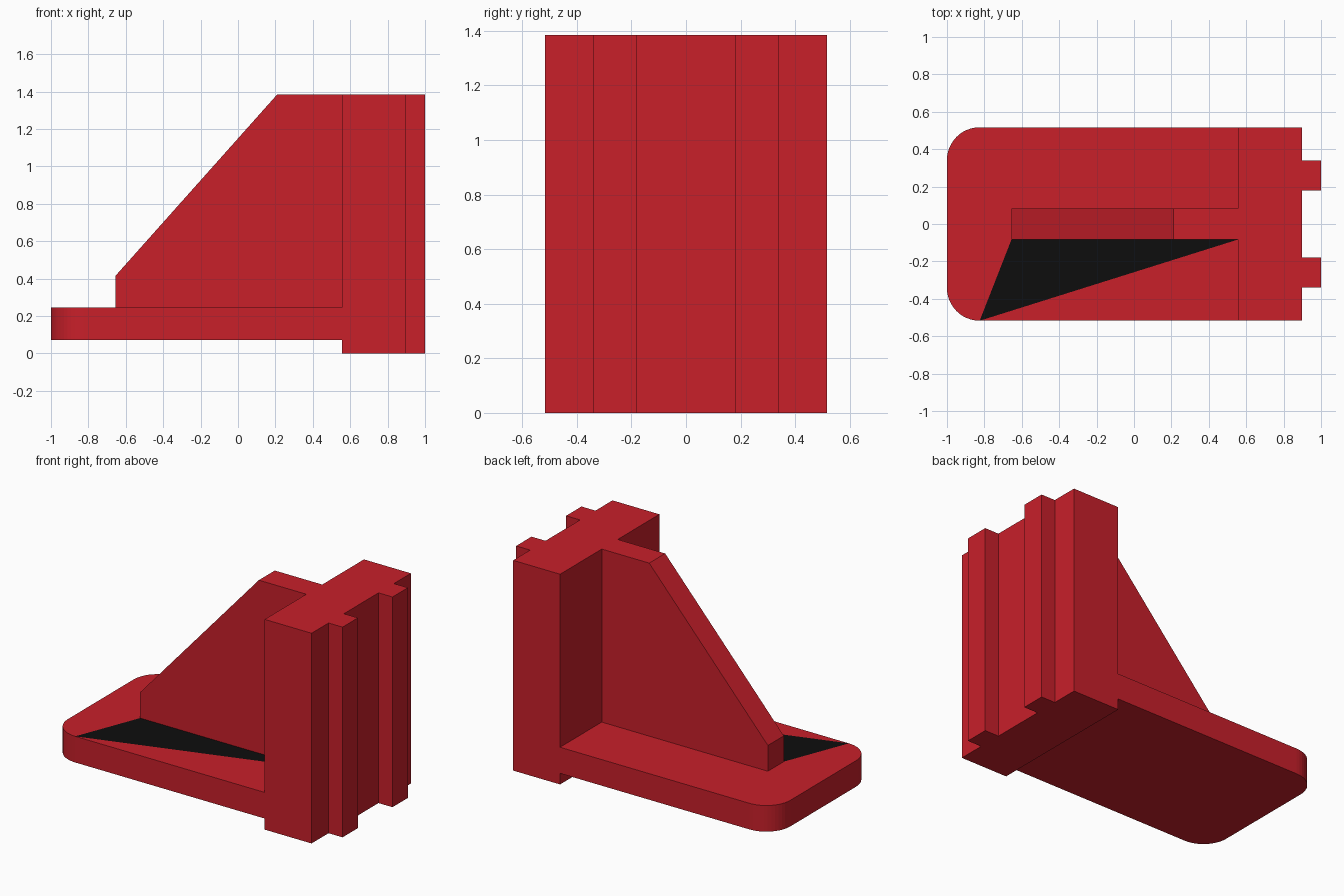
import bpy, bmesh
from math import sin, cos, pi
from mathutils import Vector

if "Cube" in bpy.data.objects:
    bpy.data.objects.remove(bpy.data.objects["Cube"])

W, TOP, PLATE_TOP, WALL_X = 0.517, 1.385, 0.245, 0.556


def material(name, rgb):
    m = bpy.data.materials.new(name)
    m.diffuse_color = (*rgb, 1)
    m.use_nodes = True
    m.node_tree.nodes["Principled BSDF"].inputs["Base Color"].default_value = m.diffuse_color
    return m


def prism(name, points, direction):
    """Extrude a flat outline along a direction into a closed solid."""
    bm = bmesh.new()
    face = bm.faces.new([bm.verts.new(p) for p in points])
    new = bmesh.ops.extrude_face_region(bm, geom=[face])["geom"]
    bmesh.ops.translate(bm, vec=direction,
                        verts=[v for v in new if isinstance(v, bmesh.types.BMVert)])
    bmesh.ops.recalc_face_normals(bm, faces=bm.faces)
    mesh = bpy.data.meshes.new(name)
    bm.to_mesh(mesh)
    bm.free()
    obj = bpy.data.objects.new(name, mesh)
    bpy.context.collection.objects.link(obj)
    return obj


red = material("red", (0.58, 0.014, 0.023))
black = material("black", (0.004, 0.004, 0.004))

# Upright block with two vertical rails, drawn as a half plan and mirrored
half = [(0.898, 0.18), (1.0, 0.18), (1.0, 0.34), (0.898, 0.34), (0.898, W), (WALL_X, W)]
plan = half + [(x, -y) for x, y in reversed(half)]
bracket = prism("bracket", [(x, y, 0) for x, y in plan], (0, 0, TOP))

# Base plate with two rounded corners, running into the block
R, N = 0.175, 12
corner = [(-1 + R - R * sin(a), W - R + R * cos(a))
          for a in (i * pi / 2 / N for i in range(N + 1))]
plan = [(0.7, W - 0.0)] + corner
plan[0] = (WALL_X, W)
plan += [(x, -y) for x, y in reversed(plan)]
plate = prism("base_plate", [(x, y, 0.073) for x, y in plan], (0, 0, PLATE_TOP - 0.073))

# Sloped gusset, sunk into the plate and the block
side = [(-0.655, 0.15), (-0.655, 0.415), (0.21, TOP), (0.7, TOP), (0.7, 0.15)]
gusset = prism("gusset", [(x, -0.083, z) for x, z in side], (0, 0.166, 0))

# Fuse the parts into one solid
bpy.context.view_layer.objects.active = bracket
for part in (plate, gusset):
    mod = bracket.modifiers.new("union", "BOOLEAN")
    mod.operation, mod.solver, mod.object = "UNION", "EXACT", part
    bpy.ops.object.modifier_apply(modifier=mod.name)
    bpy.data.objects.remove(part)

# Black triangle split out of the plate's top face
bracket.data.materials.clear()
bracket.data.materials.append(red)
bracket.data.materials.append(black)
bm = bmesh.new()
bm.from_mesh(bracket.data)
bmesh.ops.remove_doubles(bm, verts=bm.verts, dist=1e-5)
bmesh.ops.dissolve_limit(bm, angle_limit=0.01, verts=bm.verts, edges=bm.edges)
for f in bm.faces:
    f.material_index = 0
    f.smooth = False


def nearest(x, y):
    return min(bm.verts, key=lambda v: (v.co - Vector((x, y, PLATE_TOP))).length)


a, b, c = nearest(-0.655, -0.083), nearest(-1 + R, -W), nearest(WALL_X, -0.083)
for v in (a, c):
    bmesh.ops.connect_verts(bm, verts=[v, b])
for f in bm.faces:
    if len(f.verts) == 3 and set(f.verts) == {a, b, c}:
        f.material_index = 1
bm.to_mesh(bracket.data)
bm.free()
